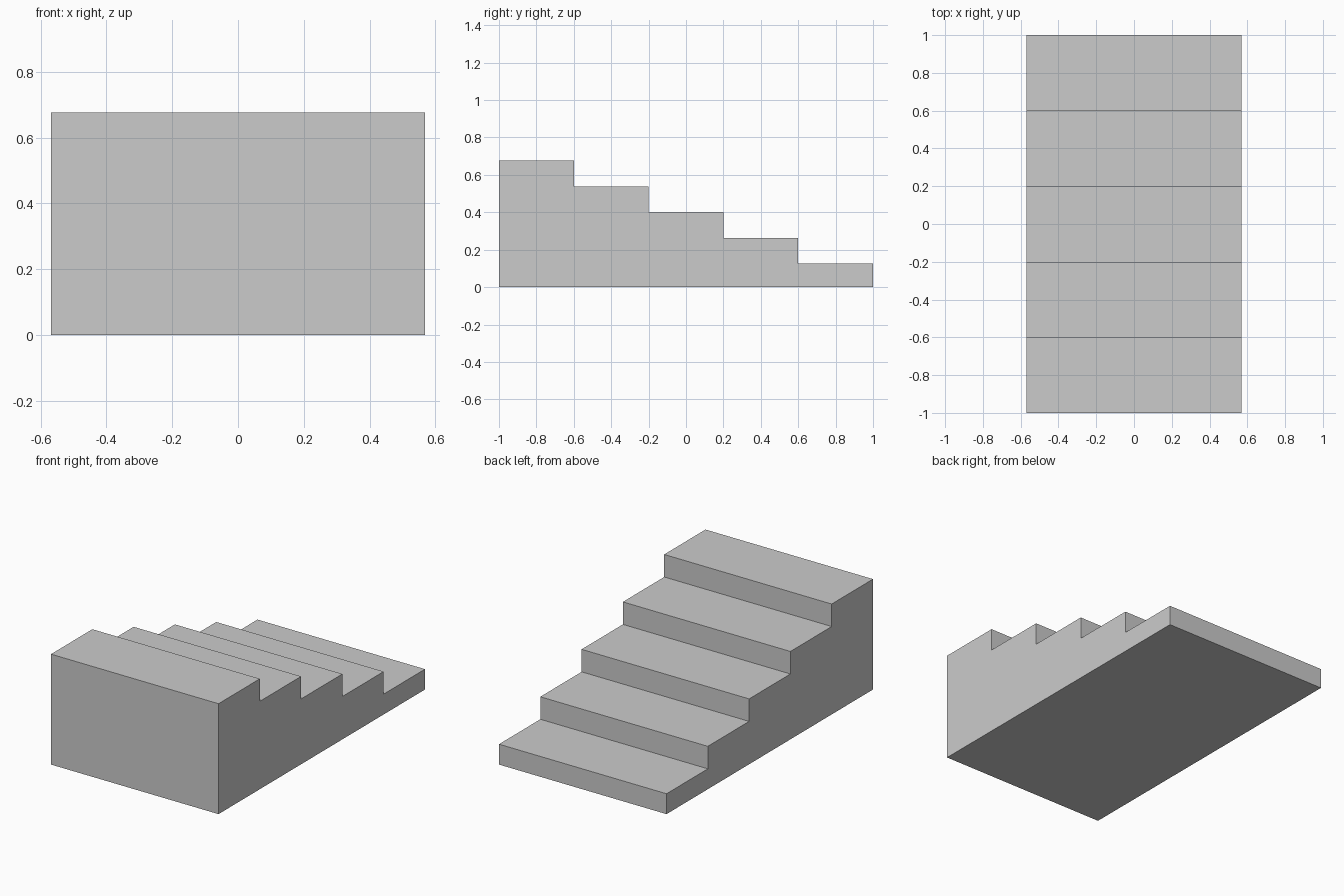
import bpy, bmesh

if "Cube" in bpy.data.objects:
    bpy.data.objects.remove(bpy.data.objects["Cube"])

HALF_WIDTH = 0.568
STEPS = 5
TREAD = 2.0 / STEPS
LOWEST, RISE = 0.125, 0.138

# Side profile (y, z): flat base, then treads climbing towards the front
profile = [(-1.0, 0.0), (1.0, 0.0)]
for i in range(STEPS):
    z = LOWEST + i * RISE
    profile += [(1.0 - i * TREAD, z), (1.0 - (i + 1) * TREAD, z)]

# Solid staircase: extrude the profile across the width
bm = bmesh.new()
side = bm.faces.new([bm.verts.new((-HALF_WIDTH, y, z)) for y, z in profile])
ext = bmesh.ops.extrude_face_region(bm, geom=[side], use_keep_orig=True)
moved = [g for g in ext["geom"] if isinstance(g, bmesh.types.BMVert)]
bmesh.ops.translate(bm, verts=moved, vec=(2 * HALF_WIDTH, 0, 0))
bmesh.ops.recalc_face_normals(bm, faces=bm.faces)

mesh = bpy.data.meshes.new("staircase")
bm.to_mesh(mesh)
bm.free()
bpy.context.collection.objects.link(bpy.data.objects.new("staircase", mesh))
